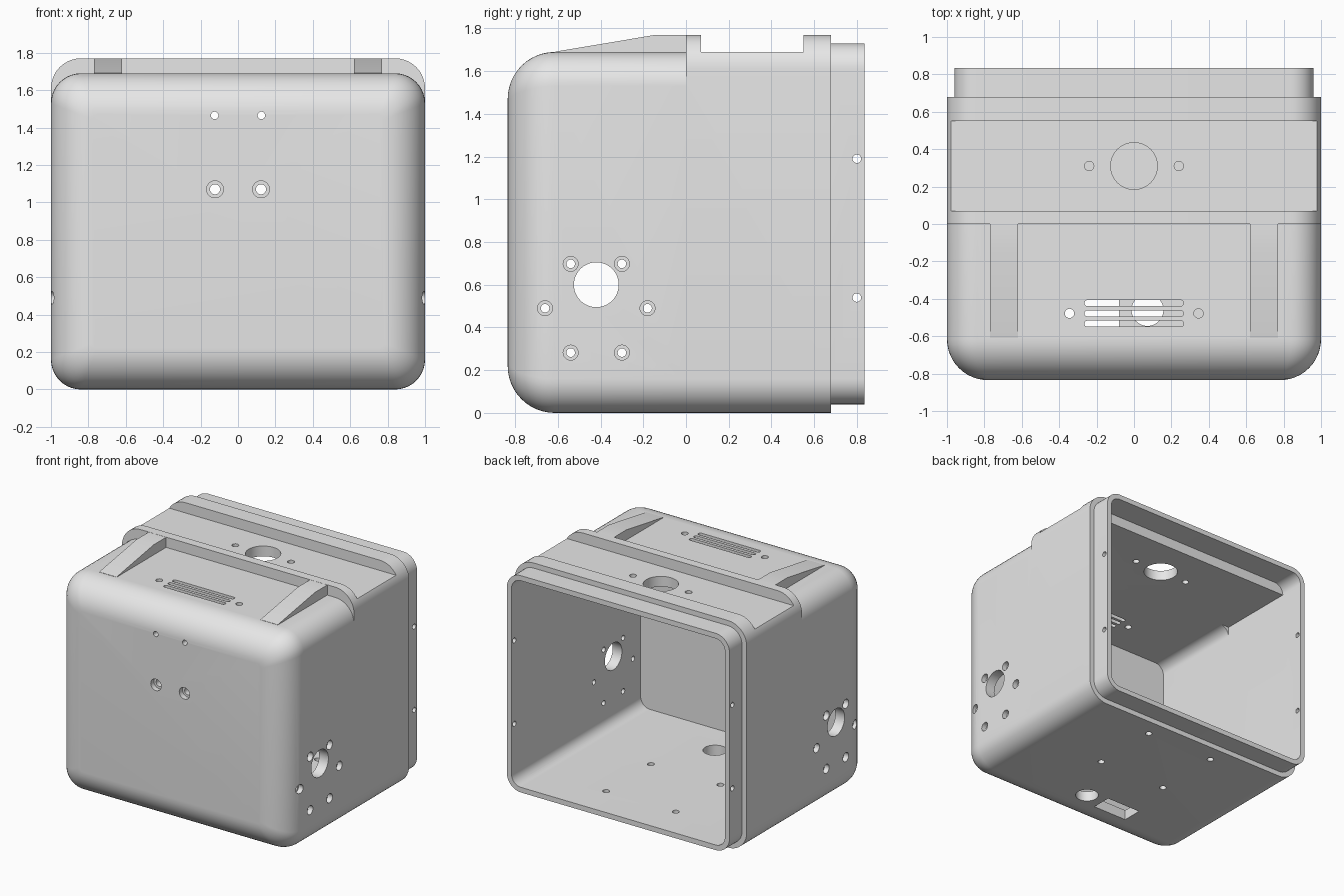
import bpy, bmesh, math
from mathutils import Vector

if "Cube" in bpy.data.objects:
    bpy.data.objects.remove(bpy.data.objects["Cube"], do_unlink=True)

grey = bpy.data.materials.new("light grey plastic")
grey.use_nodes = True
grey.diffuse_color = (0.8, 0.8, 0.8, 1)
grey.node_tree.nodes["Principled BSDF"].inputs["Base Color"].default_value = (0.8, 0.8, 0.8, 1)


def place(axis, u, v, t):
    """Put a flat point (u, v) at distance t along an axis."""
    return Vector({"x": (t, u, v), "y": (u, t, v), "z": (u, v, t)}[axis])


def loft(name, axis, rings):
    """Skin a list of (outline, distance) into a closed solid."""
    bm = bmesh.new()
    loops = [[bm.verts.new(place(axis, u, v, t)) for u, v in pts] for pts, t in rings]
    n = len(loops[0])
    for a, b in zip(loops, loops[1:]):
        for i in range(n):
            j = (i + 1) % n
            bm.faces.new((a[i], a[j], b[j], b[i]))
    bm.faces.new(loops[0])
    bm.faces.new(loops[-1])
    bmesh.ops.recalc_face_normals(bm, faces=bm.faces)
    me = bpy.data.meshes.new(name)
    bm.to_mesh(me)
    bm.free()
    me.materials.append(grey)
    ob = bpy.data.objects.new(name, me)
    bpy.context.collection.objects.link(ob)
    return ob


def rounded(u0, u1, v0, v1, r, seg=10):
    """Rounded rectangle outline."""
    pts = []
    corners = ((u1 - r, v1 - r), (u0 + r, v1 - r), (u0 + r, v0 + r), (u1 - r, v0 + r))
    for k, (cu, cv) in enumerate(corners):
        for i in range(seg + 1):
            a = math.pi / 2 * (k + i / seg)
            pts.append((cu + r * math.cos(a), cv + r * math.sin(a)))
    return pts


def shell_outline(height, inset, r):
    return rounded(-1 + inset, 1 - inset, inset, height - inset, r)


def box(name, x, y, z):
    pts = [(x[0], y[0]), (x[1], y[0]), (x[1], y[1]), (x[0], y[1])]
    return loft(name, "z", [(pts, z[0]), (pts, z[1])])


def peg(axis, u, v, r, t0, t1, seg=32):
    pts = [(u + r * math.cos(math.tau * i / seg), v + r * math.sin(math.tau * i / seg))
           for i in range(seg)]
    return loft("hole_cutter", axis, [(pts, t0), (pts, t1)])


def combine(target, tool, operation="DIFFERENCE"):
    mod = target.modifiers.new("combine", "BOOLEAN")
    mod.operation = operation
    mod.solver = "EXACT"
    mod.object = tool
    bpy.context.view_layer.objects.active = target
    bpy.ops.object.modifier_apply(modifier=mod.name)
    bpy.data.objects.remove(tool, do_unlink=True)


FRONT, BACK, STEP = -0.835, 0.835, 0.68
LOW, HIGH, WALL, FILLET, CORNER = 1.69, 1.77, 0.08, 0.22, 0.16

# Front half of the housing, with a rounded front rim
rings = []
for i in range(13):
    a = math.pi / 2 * i / 12
    inset = FILLET * (1 - math.sin(a))
    rings.append((shell_outline(LOW, inset, CORNER - 0.6 * inset),
                  FRONT + FILLET * (1 - math.cos(a))))
rings.append((shell_outline(LOW, 0, CORNER), 0))
housing = loft("housing", "y", rings)

# Taller rear half, stepping in to the back lip
full, lip = shell_outline(HIGH, 0, CORNER), shell_outline(HIGH, 0.04, 0.12)
rear = loft("rear_half", "y", [(full, 0), (full, STEP), (lip, STEP), (lip, BACK)])
combine(housing, rear, "UNION")

# Ramps on top, in front of the cross bar
ramp = [(-0.61, 1.64), (-0.61, 1.692), (-0.15, 1.769), (0.03, 1.769), (0.03, 1.64)]
for x0, x1 in ((-0.77, -0.62), (0.62, 0.77)):
    combine(housing, loft("ramp", "x", [(ramp, x0), (ramp, x1)]), "UNION")

# Channel across the top
combine(housing, box("channel", (-1.2, 1.2), (0.07, 0.55), (LOW, 1.9)))

# Hollow interior: main room, squarer rear ceiling, raised part by the opening
room = shell_outline(LOW, WALL, WALL)
mouth = shell_outline(HIGH, WALL, WALL)
combine(housing, loft("room", "y", [(room, FRONT + WALL), (room, 0.7)]))
combine(housing, box("ceiling", (-0.92, 0.92), (0, 0.66), (1.4, LOW - WALL)))
combine(housing, loft("mouth", "y", [(mouth, 0.63), (mouth, 0.9)]))

# Side openings: a large hole, a ring of counterbored screws, lip screws
combine(housing, peg("x", -0.42, 0.6, 0.105, -1.2, 1.2, 48))
for k in range(6):
    a = math.pi / 3 * k
    y, z = -0.42 + 0.24 * math.cos(a), 0.49 + 0.24 * math.sin(a)
    combine(housing, peg("x", y, z, 0.02, -1.2, 1.2))
    for s in (-1, 1):
        combine(housing, peg("x", y, z, 0.035, s * 0.96, s * 1.2))
for z in (0.54, 1.19):
    combine(housing, peg("x", 0.8, z, 0.02, -1.2, 1.2))

# Front screw holes
for s in (-1, 1):
    combine(housing, peg("y", s * 0.125, 1.465, 0.02, -1, -0.6))
    combine(housing, peg("y", s * 0.123, 1.07, 0.027, -1, -0.6))
    combine(housing, peg("y", s * 0.123, 1.07, 0.045, -1, FRONT + 0.04))

# Top holes and vent slots
combine(housing, peg("z", 0, 0.31, 0.125, 1.5, 1.9, 48))
for s in (-1, 1):
    combine(housing, peg("z", s * 0.24, 0.31, 0.025, 1.5, 1.9))
    combine(housing, peg("z", s * 0.345, -0.478, 0.025, 1.5, 1.9))
for y in (-0.423, -0.478, -0.533):
    slot = rounded(-0.265, 0.265, y - 0.016, y + 0.016, 0.0155, 6)
    combine(housing, loft("vent_slot", "z", [(slot, 1.5), (slot, 1.9)]))

# Floor openings
combine(housing, peg("z", 0.072, -0.46, 0.085, -0.2, 0.2, 48))
combine(housing, box("floor_window", (-0.38, -0.08), (-0.555, -0.395), (-0.2, 0.2)))
for x in (-0.29, 0.31):
    for y in (-0.01, 0.54):
        combine(housing, peg("z", x, y, 0.025, -0.2, 0.2))

# Shading: smooth fillets, crisp edges
bpy.ops.object.select_all(action="DESELECT")
housing.select_set(True)
bpy.context.view_layer.objects.active = housing
bpy.ops.object.shade_smooth_by_angle(angle=math.radians(30))
